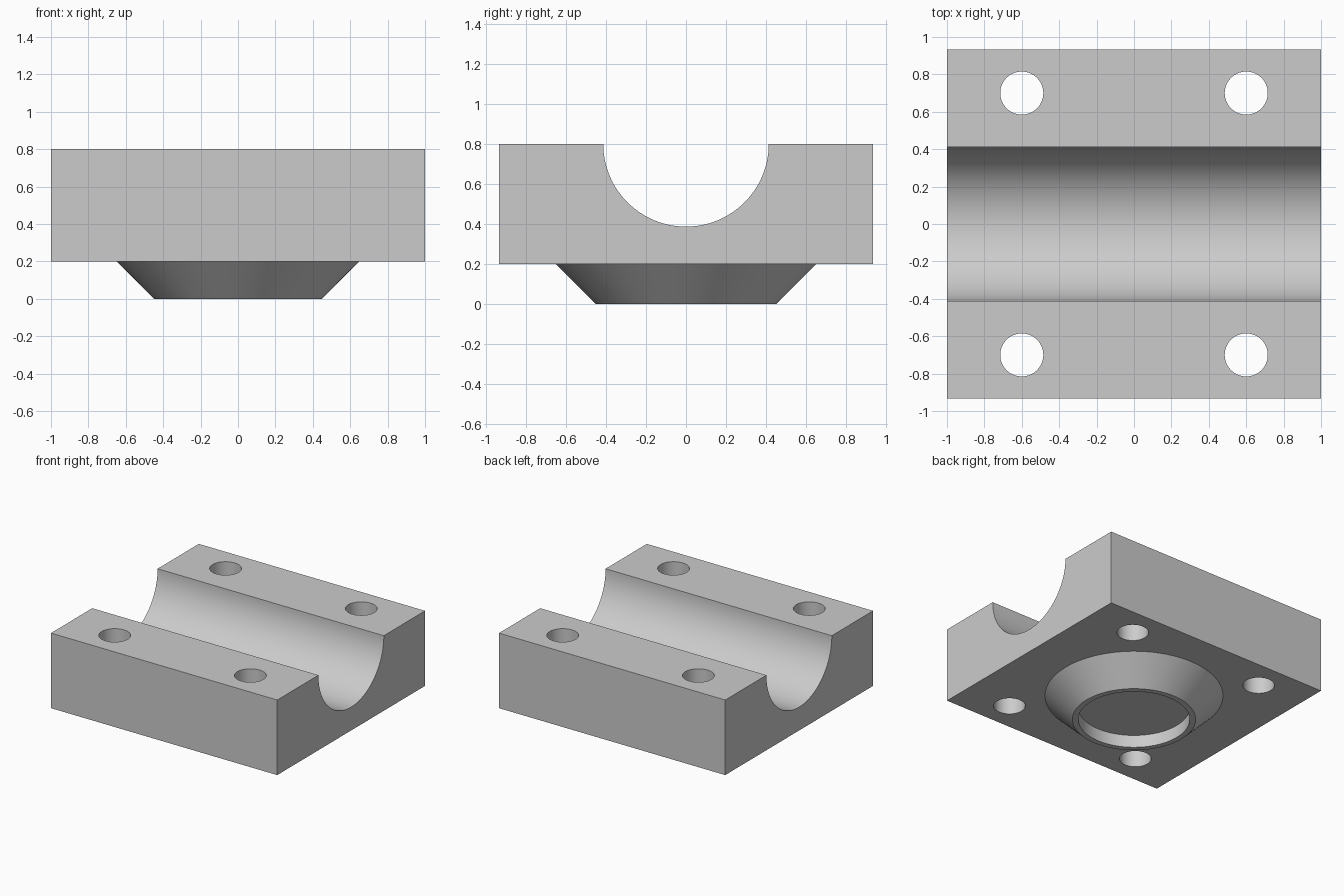
import bpy
import bmesh
from math import cos, sin, pi, radians

cube = bpy.data.objects.get("Cube")
if cube:
    bpy.data.objects.remove(cube, do_unlink=True)

LENGTH, WIDTH = 2.0, 1.866
BASE, TOP = 0.2, 0.8
GROOVE_R, HOLE_R = 0.413, 0.115
SEGMENTS = 96

# One plain grey for the whole part
grey = bpy.data.materials.new("plain_grey")
grey.use_nodes = True
colour = (0.6, 0.6, 0.6, 1.0)
grey.diffuse_color = colour
grey.node_tree.nodes["Principled BSDF"].inputs["Base Color"].default_value = colour


def make_object(name, bm):
    bmesh.ops.recalc_face_normals(bm, faces=bm.faces)
    mesh = bpy.data.meshes.new(name)
    bm.to_mesh(mesh)
    bm.free()
    mesh.materials.append(grey)
    obj = bpy.data.objects.new(name, mesh)
    bpy.context.collection.objects.link(obj)
    return obj


def combine(target, tool, operation):
    """Apply a boolean to the target and discard the tool."""
    mod = target.modifiers.new(tool.name, 'BOOLEAN')
    mod.object, mod.operation, mod.solver = tool, operation, 'EXACT'
    bpy.ops.object.select_all(action='DESELECT')
    bpy.context.view_layer.objects.active = target
    target.select_set(True)
    bpy.ops.object.modifier_apply(modifier=mod.name)
    bpy.data.objects.remove(tool, do_unlink=True)


def extrude_profile(name, points):
    """Extrude a (y, z) outline along the block's length."""
    bm = bmesh.new()
    face = bm.faces.new([bm.verts.new((-LENGTH / 2, y, z)) for y, z in points])
    moved = bmesh.ops.extrude_face_region(bm, geom=[face])["geom"]
    verts = [v for v in moved if isinstance(v, bmesh.types.BMVert)]
    bmesh.ops.translate(bm, verts=verts, vec=(LENGTH, 0, 0))
    return make_object(name, bm)


def lathe(name, profile, x=0.0, y=0.0):
    """Revolve an (r, z) outline, closing both ends with flat discs."""
    bm = bmesh.new()
    angles = [2 * pi * i / SEGMENTS for i in range(SEGMENTS)]
    rings = [[bm.verts.new((x + r * cos(a), y + r * sin(a), z)) for a in angles]
             for r, z in profile]
    for lower, upper in zip(rings, rings[1:]):
        for i in range(SEGMENTS):
            j = (i + 1) % SEGMENTS
            bm.faces.new((lower[i], lower[j], upper[j], upper[i]))
    bm.faces.new(rings[0])
    bm.faces.new(rings[-1])
    return make_object(name, bm)


# Block with a half-round channel along its top
arc = [(GROOVE_R * cos(a), TOP - GROOVE_R * sin(a))
       for a in (pi * i / 64 for i in range(65))]
half = WIDTH / 2
block = extrude_profile("clamp_block", arc + [
    (-half, TOP), (-half, BASE), (half, BASE), (half, TOP)])

# Tapered boss underneath with a shallow round recess; its top is buried
boss = lathe("tapered_boss", [
    (0.407, 0.1), (0.407, 0), (0.45, 0), (0.65, BASE), (0.65, BASE + 0.05)])
combine(block, boss, 'UNION')

# Four bolt holes
for x in (-0.6, 0.6):
    for y in (-0.7, 0.7):
        hole = lathe("bolt_hole", [(HOLE_R, 0), (HOLE_R, 1)], x, y)
        combine(block, hole, 'DIFFERENCE')

# Smooth the curved walls, keep the machined edges crisp
bpy.ops.object.select_all(action='DESELECT')
bpy.context.view_layer.objects.active = block
block.select_set(True)
bpy.ops.object.shade_smooth_by_angle(angle=radians(30))
